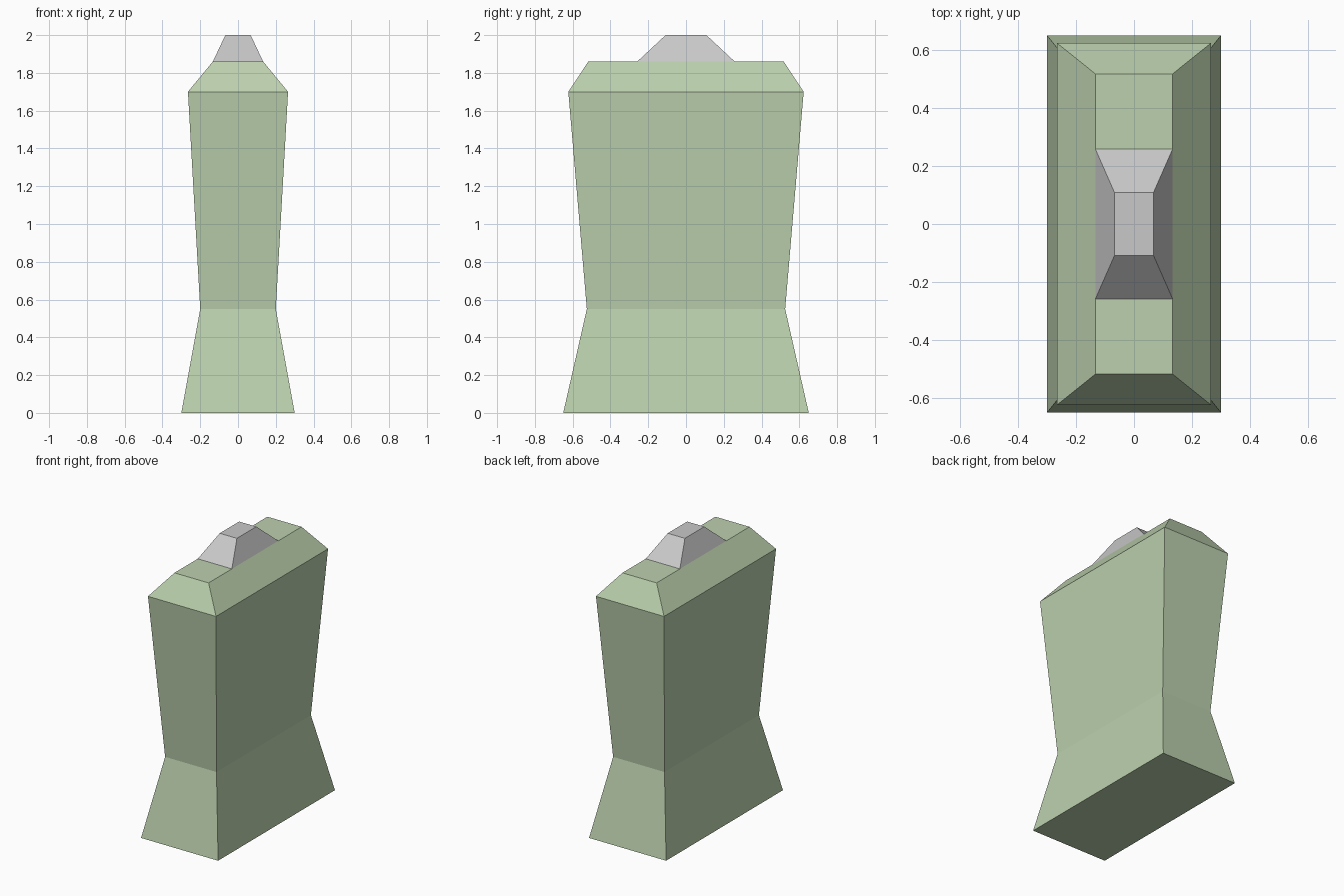
import bpy
import bmesh

cube = bpy.data.objects.get("Cube")
if cube:
    bpy.data.objects.remove(cube, do_unlink=True)


def make_material(name, rgb):
    mat = bpy.data.materials.new(name)
    mat.use_nodes = True
    colour = (*rgb, 1.0)
    mat.diffuse_color = colour
    mat.node_tree.nodes["Principled BSDF"].inputs["Base Color"].default_value = colour
    return mat


def stacked_block(name, levels, mat):
    """Loft rectangles given as (half width, half depth, height)."""
    bm = bmesh.new()
    rings = []
    for hx, hy, z in levels:
        corners = ((-hx, -hy), (hx, -hy), (hx, hy), (-hx, hy))
        rings.append([bm.verts.new((x, y, z)) for x, y in corners])
    for low, high in zip(rings, rings[1:]):
        for i in range(4):
            j = (i + 1) % 4
            bm.faces.new((low[i], low[j], high[j], high[i]))
    bm.faces.new(rings[0][::-1])
    bm.faces.new(rings[-1])
    bmesh.ops.recalc_face_normals(bm, faces=bm.faces)
    mesh = bpy.data.meshes.new(name)
    bm.to_mesh(mesh)
    bm.free()
    mesh.materials.append(mat)
    obj = bpy.data.objects.new(name, mesh)
    bpy.context.collection.objects.link(obj)
    return obj


green = make_material("pale green", (0.50, 0.63, 0.42))
grey = make_material("light grey", (0.58, 0.58, 0.58))

# Waisted body with flared foot and bevelled shoulders
stacked_block("body", [(0.30, 0.65, 0.0), (0.20, 0.525, 0.55),
                       (0.265, 0.623, 1.70), (0.133, 0.517, 1.86)], green)

# Tapered cap on the top
stacked_block("cap", [(0.133, 0.258, 1.86), (0.067, 0.108, 2.0)], grey)
